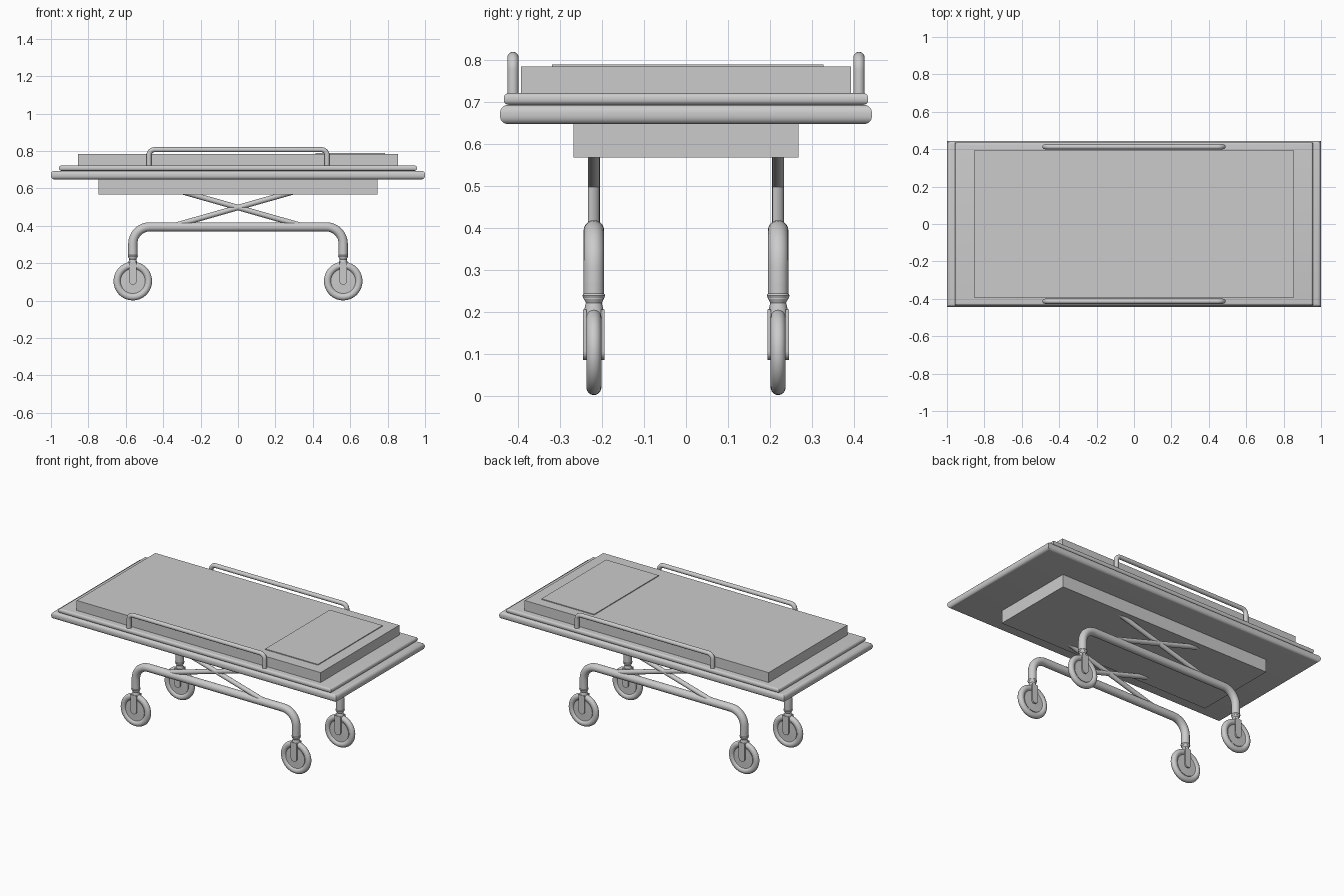
import bpy, bmesh, math
from mathutils import Vector, Matrix

if "Cube" in bpy.data.objects:
    bpy.data.objects.remove(bpy.data.objects["Cube"])


def finish(name, bm, smooth=True):
    bmesh.ops.recalc_face_normals(bm, faces=bm.faces)
    me = bpy.data.meshes.new(name)
    bm.to_mesh(me)
    bm.free()
    ob = bpy.data.objects.new(name, me)
    bpy.context.collection.objects.link(ob)
    if smooth:
        bpy.ops.object.select_all(action='DESELECT')
        ob.select_set(True)
        bpy.context.view_layer.objects.active = ob
        bpy.ops.object.shade_smooth_by_angle(angle=math.radians(35))
    return ob


def slab(name, x, y, z, bevel=0.0, segs=5):
    """Box from (min, max) ranges; rounds only the horizontal rim edges."""
    bm = bmesh.new()
    bmesh.ops.create_cube(bm, size=1)
    for v in bm.verts:
        v.co = Vector(r[0] + (c + .5) * (r[1] - r[0]) for r, c in zip((x, y, z), v.co))
    if bevel:
        rim = [e for e in bm.edges if abs(e.verts[0].co.z - e.verts[1].co.z) < 1e-5]
        bmesh.ops.bevel(bm, geom=rim, offset=bevel, segments=segs, profile=0.5,
                        affect='EDGES', clamp_overlap=True)
    return finish(name, bm)


def tube(name, pts, r, sides=16):
    """Sweep a circle along a path lying in a plane of constant y."""
    bm = bmesh.new()
    pts = [Vector(p) for p in pts]
    side = Vector((0, 1, 0))
    rings = []
    for i, p in enumerate(pts):
        a = (p - pts[i - 1]).normalized() if i else Vector()
        b = (pts[i + 1] - p).normalized() if i < len(pts) - 1 else Vector()
        n = (a + b).normalized().cross(side)
        rings.append([bm.verts.new(p + r * (math.cos(t) * n + math.sin(t) * side))
                      for t in (2 * math.pi * k / sides for k in range(sides))])
    for A, B in zip(rings, rings[1:]):
        for k in range(sides):
            j = (k + 1) % sides
            bm.faces.new((A[k], A[j], B[j], B[k]))
    bm.faces.new(rings[0])
    bm.faces.new(rings[-1])
    return finish(name, bm)


def arch(half, y, z0, z1, bend, n=8):
    """Upside-down U path with rounded corners."""
    left = [(-half, y, z0)]
    for k in range(n + 1):
        t = math.pi / 2 * k / n
        left.append((-half + bend - bend * math.cos(t), y, z1 - bend + bend * math.sin(t)))
    return left + [(-x, yy, z) for x, yy, z in reversed(left)]


def lathe(name, profile, loc, axis='Z', sides=32):
    """Spin (radius, height) points around z, then turn and place."""
    bm = bmesh.new()
    vs = [bm.verts.new((r, 0, h)) for r, h in profile]
    es = [bm.edges.new(p) for p in zip(vs, vs[1:])]
    bmesh.ops.spin(bm, geom=vs + es, cent=(0, 0, 0), axis=(0, 0, 1),
                   angle=2 * math.pi, steps=sides, use_duplicate=False)
    bmesh.ops.remove_doubles(bm, verts=bm.verts, dist=1e-5)
    rot = Matrix.Rotation(math.pi / 2, 4, 'X') if axis == 'Y' else Matrix()
    bm.transform(Matrix.Translation(loc) @ rot)
    return finish(name, bm)


def prong(name, x, y, z0, z1, w, t):
    """Flat fork blade with a round lower end."""
    bm = bmesh.new()
    out = [(w, z1), (-w, z1)] + [(-w * math.cos(a), z0 + w - w * math.sin(a))
                                 for a in (math.pi * k / 10 for k in range(11))]
    f = bm.faces.new([bm.verts.new((x + px, y - t / 2, pz)) for px, pz in out])
    ext = bmesh.ops.extrude_face_region(bm, geom=[f])['geom']
    bmesh.ops.translate(bm, vec=(0, t, 0),
                        verts=[g for g in ext if isinstance(g, bmesh.types.BMVert)])
    return finish(name, bm)


# Bed deck, mattress, pillow and under-box
slab("bed_frame", (-1, 1), (-.444, .444), (.648, .694), .019)
slab("bed_deck", (-.957, .957), (-.435, .435), (.694, .722), .012)
slab("mattress", (-.856, .856), (-.394, .394), (.720, .785))
slab("pillow_panel", (.415, .785), (-.32, .328), (.78, .79))
slab("under_box", (-.747, .747), (-.268, .268), (.568, .652))

# Tyre with recessed wheel disc and small hub
R, T = .084, .019
wheel = [(0, .019), (.016, .019), (.016, .012), (.060, .010), (.066, .010)]
wheel += [(R + T * math.cos(a), .018 * math.sin(a))
          for a in (math.pi * (.9 - 1.8 * k / 16) for k in range(17))]
wheel += [(.066, -.010), (.060, -.010), (.016, -.012), (.016, -.019), (0, -.019)]
collar = [(0, .27), (.0245, .27), (.0245, .243), (.0275, .239), (.019, .221),
          (.0255, .195), (.0255, .185), (0, .185)]

for s, tag in ((-1, "front"), (1, "back")):
    y = .22 * s
    # Side rail and base tube
    tube(f"{tag}_side_rail", arch(.476, .413 * s, .70, .807, .03), .0135)
    tube(f"{tag}_base_tube", arch(.5625, y, .23, .394, .09), .0245, 20)
    # Scissor braces
    for d in (-1, 1):
        tube(f"{tag}_brace", [(-.36 * d, y, .395), (.36 * d, y, .600)], .0145)
    # Castors
    for x in (-.5625, .5625):
        lathe(f"{tag}_castor_wheel", wheel, (x, y, .104), 'Y', 40)
        lathe(f"{tag}_castor_collar", collar, (x, y, 0), 'Z', 20)
        for d in (-1, 1):
            prong(f"{tag}_fork_blade", x, y + d * .0215, .085, .205, .021, .008)
